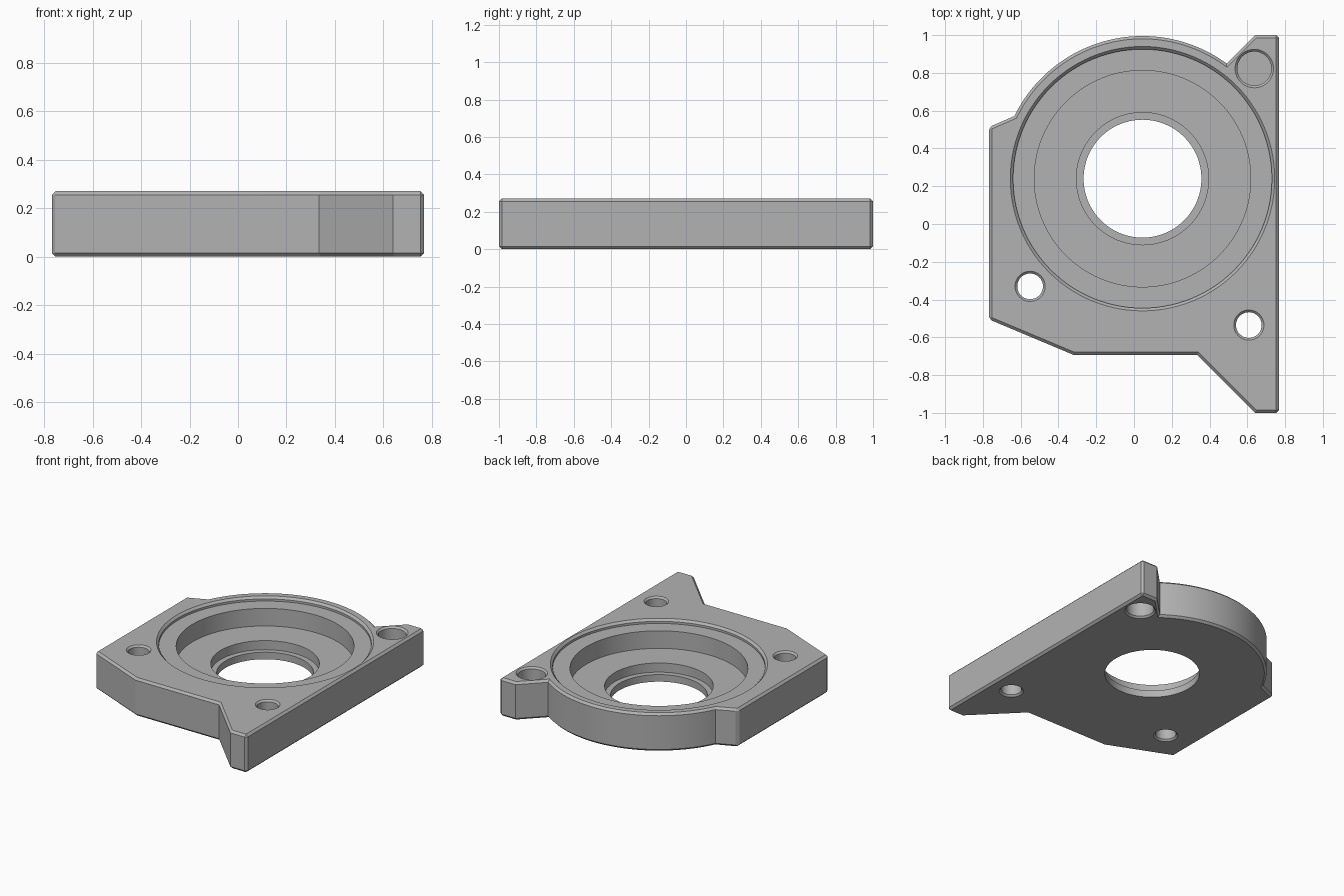
import bpy, bmesh, math

if "Cube" in bpy.data.objects:
    bpy.data.objects.remove(bpy.data.objects["Cube"])

H = 0.27                 # plate thickness
CH = 0.015               # edge chamfer
CX, CY, R = 0.045, 0.24, 0.755   # bearing seat centre and outer radius

grey = bpy.data.materials.new("machined grey")
grey.diffuse_color = (0.45, 0.45, 0.45, 1)
grey.use_nodes = True
grey.node_tree.nodes["Principled BSDF"].inputs["Base Color"].default_value = grey.diffuse_color


def add_object(name, bm):
    bmesh.ops.recalc_face_normals(bm, faces=bm.faces)
    mesh = bpy.data.meshes.new(name)
    bm.to_mesh(mesh)
    bm.free()
    mesh.materials.append(grey)
    obj = bpy.data.objects.new(name, mesh)
    bpy.context.collection.objects.link(obj)
    return obj


def lathe(name, x, y, profile, n):
    """Solid of revolution from (radius, z) points, capped at both ends."""
    bm = bmesh.new()
    rings = [[bm.verts.new((x + r * math.cos(2 * math.pi * i / n),
                            y + r * math.sin(2 * math.pi * i / n), z))
              for i in range(n)] for r, z in profile]
    for a, b in zip(rings, rings[1:]):
        for i in range(n):
            j = (i + 1) % n
            bm.faces.new((a[i], a[j], b[j], b[i]))
    bm.faces.new(rings[0])
    bm.faces.new(rings[-1])
    return add_object(name, bm)


# Plate outline: straight flanks, two pointed ears and the round seat wall
a0 = math.atan2(0.85 - CY, 0.49 - CX)
a1 = math.atan2(0.57 - CY, -0.63 - CX)
N = 56
arc = [(CX + R * math.cos(a0 + (a1 - a0) * i / N),
        CY + R * math.sin(a0 + (a1 - a0) * i / N)) for i in range(N + 1)]
outline = ([(0.768, -1), (0.768, 1), (0.64, 1)] + arc +
           [(-0.768, 0.513), (-0.768, -0.505), (-0.32, -0.693),
            (0.335, -0.693), (0.64, -1)])

bm = bmesh.new()
base = bm.faces.new([bm.verts.new((x, y, 0)) for x, y in outline])
ext = bmesh.ops.extrude_face_region(bm, geom=[base])
bmesh.ops.translate(bm, vec=(0, 0, H),
                    verts=[v for v in ext["geom"] if isinstance(v, bmesh.types.BMVert)])
bmesh.ops.recalc_face_normals(bm, faces=bm.faces)

# Chamfer the rims and the outermost upright corners
sharp = []
for e in bm.edges:
    p, q = e.verts[0].co, e.verts[1].co
    if abs(p.z - q.z) < 1e-6 or abs(p.x) > 0.76:
        sharp.append(e)
bmesh.ops.bevel(bm, geom=sharp, offset=CH, segments=1, profile=0.5,
                affect='EDGES', clamp_overlap=True)
plate = add_object("housing_plate", bm)

# Stepped bearing seat, right through the plate
cutters = [lathe("bearing_seat_cutter", CX, CY, [
    (0.72, H + 0.02), (0.70, H), (0.685, H - CH), (0.685, 0.24), (0.573, 0.24),
    (0.573, 0.115), (0.35, 0.115), (0.35, 0.05), (0.312, 0.05), (0.312, -0.05)], 112)]

# Chamfered bolt holes
for i, (x, y) in enumerate([(-0.55, -0.33), (0.608, -0.535)]):
    cutters.append(lathe(f"bolt_hole_cutter_{i}", x, y, [
        (0.10, H + 0.02), (0.08, H), (0.068, H - 0.012), (0.068, 0.012),
        (0.08, 0), (0.10, -0.02)], 40))

# Blind dowel pockets from both sides of the rear ear
cutters.append(lathe("dowel_pocket_top_cutter", 0.637, 0.823, [
    (0.122, H + 0.02), (0.102, H), (0.09, H - 0.012), (0.09, 0.15)], 48))
cutters.append(lathe("dowel_pocket_bottom_cutter", 0.637, 0.823, [
    (0.122, -0.02), (0.102, 0), (0.09, 0.012), (0.09, 0.12)], 48))

for c in cutters:
    c.hide_render = True
    c.hide_viewport = True
    m = plate.modifiers.new(c.name, 'BOOLEAN')
    m.operation = 'DIFFERENCE'
    m.solver = 'EXACT'
    m.object = c

# Bake the cuts, then smooth the round walls only
dg = bpy.context.evaluated_depsgraph_get()
plate.data = bpy.data.meshes.new_from_object(plate.evaluated_get(dg))
plate.modifiers.clear()
for c in cutters:
    bpy.data.objects.remove(c)
bpy.context.view_layer.objects.active = plate
plate.select_set(True)
bpy.ops.object.shade_smooth_by_angle(angle=math.radians(20))
